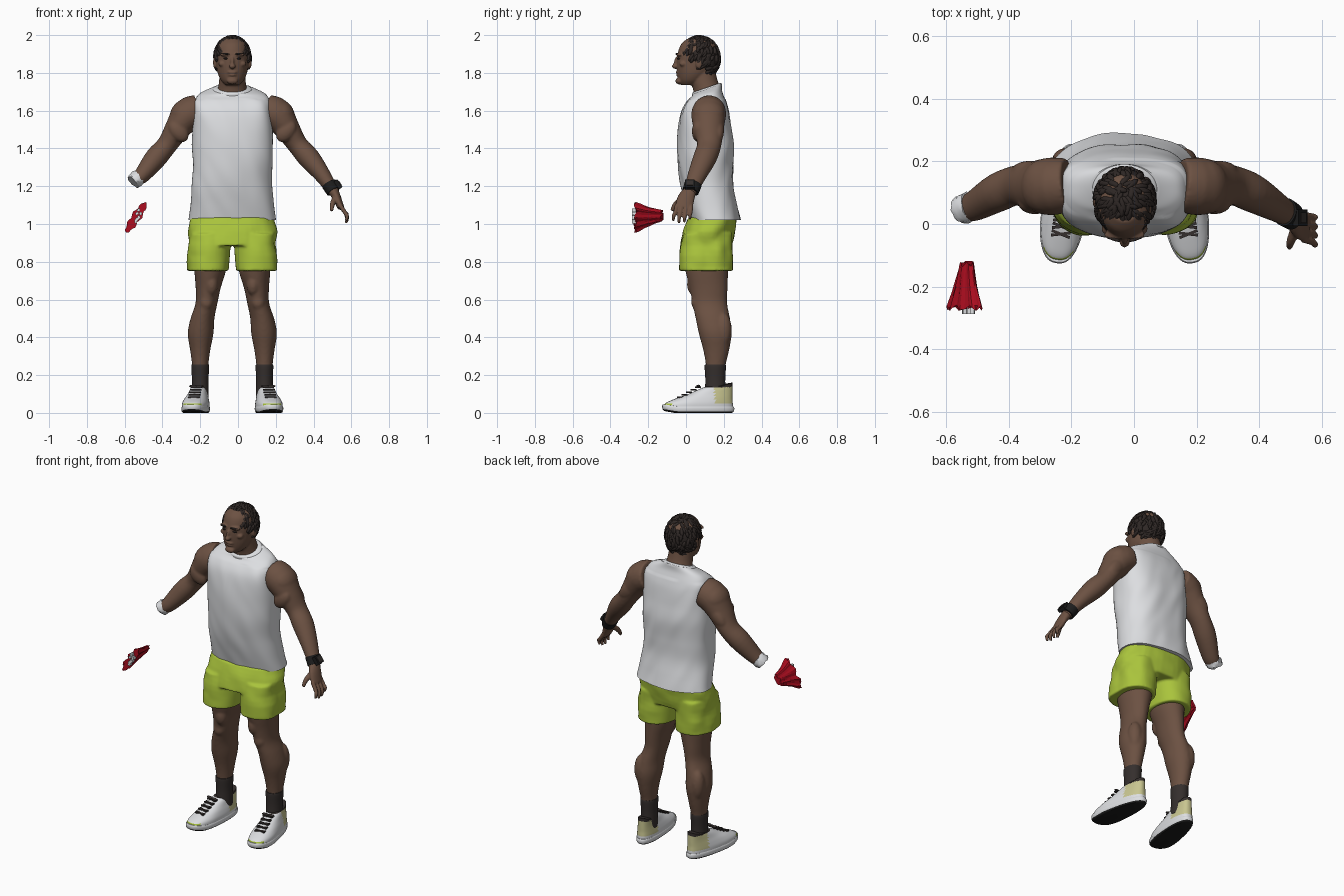
import bpy, bmesh, math, random
from mathutils import Vector, Matrix, noise

if "Cube" in bpy.data.objects:
    bpy.data.objects.remove(bpy.data.objects["Cube"])

random.seed(4)
CX = -0.03  # body centre line


def material(name, rgb):
    m = bpy.data.materials.new(name)
    m.diffuse_color = (*rgb, 1)
    m.use_nodes = True
    m.node_tree.nodes["Principled BSDF"].inputs["Base Color"].default_value = m.diffuse_color
    return m


SKIN = material("brown skin", (0.15, 0.083, 0.055))
HAIR = material("dark hair", (0.027, 0.02, 0.018))
WHITE = material("white cloth", (0.72, 0.73, 0.75))
LIME = material("lime cloth", (0.40, 0.55, 0.045))
BLACK = material("black rubber", (0.012, 0.012, 0.012))
SOCK = material("charcoal knit", (0.035, 0.028, 0.026))
RED = material("red fabric", (0.42, 0.004, 0.014))
CREAM = material("pale yellow", (0.58, 0.56, 0.28))


def crom(p, i, t):
    """Smooth interpolation of ring i to i+1."""
    g = lambda k: p[max(0, min(len(p) - 1, k))]
    return [0.5 * (2 * b + (c - a) * t + (2 * a - 5 * b + 4 * c - d) * t * t + (3 * b - a - 3 * c + d) * t ** 3)
            for a, b, c, d in zip(g(i - 1), g(i), g(i + 1), g(i + 2))]


def loft(bm, rings, flat=True, n=32, sub=4):
    """Closed tube through rings (x, y, z, half width, half depth, squareness, tilt)."""
    full = [list(r) + [2, 0][len(r) - 5:] for r in rings]
    pts = [crom(full, i, k / sub) for i in range(len(full) - 1) for k in range(sub)] + [full[-1]]
    loops = []
    for i, (x, y, z, a, b, p, tilt) in enumerate(pts):
        t = Vector((0, 0, 1))
        if not flat:
            t = (Vector(pts[min(i + 1, len(pts) - 1)][:3]) - Vector(pts[max(i - 1, 0)][:3])).normalized()
        v = (Vector((0, 1, 0)) - t * t.y).normalized()
        u = v.cross(t)
        loop = []
        for k in range(n):
            c, s = math.cos(k * math.tau / n), math.sin(k * math.tau / n)
            du = a * math.copysign(abs(c) ** (2 / p), c)
            dv = b * math.copysign(abs(s) ** (2 / p), s)
            loop.append(bm.verts.new(Vector((x, y, z)) + u * du + v * dv + t * tilt * dv))
        loops.append(loop)
    for lo, hi in zip(loops, loops[1:]):
        for k in range(n):
            bm.faces.new((lo[k], lo[(k + 1) % n], hi[(k + 1) % n], hi[k]))
    bm.faces.new(loops[0][::-1])
    bm.faces.new(loops[-1])


def blob(bm, c, r, rot=None, sub=3):
    m = Matrix.Translation(c) @ (rot or Matrix()) @ Matrix.Diagonal((*r, 1))
    bmesh.ops.create_icosphere(bm, subdivisions=sub, radius=1, matrix=m)


def box(bm, c, size, rot=None):
    bmesh.ops.create_cube(bm, size=1, matrix=Matrix.Translation(c) @ (rot or Matrix()) @ Matrix.Diagonal((*size, 1)))


def finish(name, bm, mats, rule=None, voxel=0, smooth=0, angle=40, matrix=None):
    bmesh.ops.recalc_face_normals(bm, faces=bm.faces)
    me = bpy.data.meshes.new(name)
    for m in mats:
        me.materials.append(m)
    if rule:
        for f in bm.faces:
            f.material_index = rule(f.calc_center_median(), f.normal)
    bm.to_mesh(me)
    bm.free()
    ob = bpy.data.objects.new(name, me)
    bpy.context.collection.objects.link(ob)
    if matrix:
        ob.matrix_world = matrix
    if voxel:
        r = ob.modifiers.new("fuse", "REMESH")
        r.mode, r.voxel_size, r.use_smooth_shade = "VOXEL", voxel, True
        s = ob.modifiers.new("soften", "SMOOTH")
        s.factor, s.iterations = 0.5, smooth
    elif angle:
        bpy.ops.object.select_all(action="DESELECT")
        ob.select_set(True)
        bpy.context.view_layer.objects.active = ob
        bpy.ops.object.shade_smooth_by_angle(angle=math.radians(angle))
    return ob


# Head and neck
bm = bmesh.new()
loft(bm, [(CX, y, z, a, b) for z, y, a, b in (
    (1.735, .02, .035, .045), (1.76, .03, .06, .068), (1.80, .045, .078, .09), (1.85, .055, .085, .104),
    (1.90, .06, .087, .105), (1.95, .065, .078, .092), (1.98, .065, .05, .06))])
loft(bm, [(CX, .125, 1.62, .10, .08), (CX, .115, 1.70, .08, .075), (CX, .095, 1.76, .07, .072), (CX, .08, 1.84, .065, .07)])
blob(bm, (CX, -.057, 1.835), (.017, .018, .014))                                  # nose tip
blob(bm, (CX, -.046, 1.86), (.010, .018, .034), Matrix.Rotation(-.3, 4, "X"))     # nose bridge
blob(bm, (CX, -.036, 1.757), (.03, .02, .018))                                    # chin
blob(bm, (CX, -.043, 1.803), (.026, .012, .007))                                  # upper lip
blob(bm, (CX, -.041, 1.789), (.022, .012, .007))                                  # lower lip
for s in (-1, 1):
    blob(bm, (CX + s * .034, -.034, 1.897), (.032, .018, .010))                   # brow ridge
    blob(bm, (CX + s * .052, -.015, 1.848), (.022, .02, .016))                    # cheekbone
    blob(bm, (CX + s * .093, .072, 1.855), (.009, .02, .034), Matrix.Rotation(-.2, 4, "X"))  # ear
finish("head", bm, [SKIN], voxel=.005, smooth=3)

# Eyebrows and eyes
for s, side in ((-1, "right"), (1, "left")):
    bm = bmesh.new()
    blob(bm, (CX + s * .036, -.047, 1.900), (.024, .006, .005), Matrix.Rotation(s * .35, 4, "Z"))
    blob(bm, (CX + s * .034, -.038, 1.876), (.013, .009, .005))
    finish(side + "_brow_and_eye", bm, [HAIR])

# Hair: cap trimmed along a sloping hairline, covered with clumps
HC, HR = Vector((CX, .072, 1.875)), Vector((.094, .104, .117))
hairline = lambda p: p.z > 1.925 - .85 * (p.y + .035)
bm = bmesh.new()
blob(bm, HC, HR, sub=4)
bmesh.ops.delete(bm, geom=[v for v in bm.verts if not hairline(v.co)], context="VERTS")
made = 0
while made < 230:
    d = Vector([random.gauss(0, 1) for _ in range(3)]).normalized()
    p = HC + Vector([a * b for a, b in zip(d, HR)])
    if not hairline(p):
        continue
    flow = Vector((d.x + random.uniform(-.5, .5), d.y - .4 + random.uniform(-.5, .5), -.6))
    t = (flow - d * flow.dot(d)).normalized()
    rot = Matrix((t, d.cross(t), d)).transposed().to_4x4()
    blob(bm, p, (random.uniform(.02, .03), .010, .010), rot, sub=2)
    made += 1
finish("hair", bm, [HAIR], angle=50)

# Sleeveless shirt with gentle creases
bm = bmesh.new()
loft(bm, [(CX, y, z, a, b, p, t) for z, y, a, b, p, t in (
    (1.02, .155, .232, .133, 2.3, 0), (1.10, .135, .221, .136, 2.3, 0), (1.20, .113, .212, .138, 2.4, 0),
    (1.30, .106, .209, .145, 2.5, 0), (1.42, .105, .213, .149, 2.6, 0), (1.52, .10, .211, .139, 2.8, 0),
    (1.60, .10, .206, .124, 3, 0), (1.65, .107, .20, .103, 3, 0), (1.69, .112, .172, .08, 2.6, .15),
    (1.715, .112, .108, .078, 2.1, .35))], n=96, sub=7)
for v in bm.verts:
    if v.co.z < 1.66:
        out = Vector((v.co.x - CX, v.co.y - .11, 0)).normalized()
        v.co += out * .008 * noise.noise(Vector((v.co.x * 9, v.co.y * 9, v.co.z * 7 + v.co.x * 9)))
finish("shirt", bm, [WHITE])
bm = bmesh.new()
loft(bm, [(CX, .112, 1.703, .108, .08, 2, .35), (CX, .11, 1.716, .102, .079, 2, .35), (CX, .108, 1.722, .088, .07, 2, .35)], n=48)
finish("collar", bm, [WHITE])

# Shorts: hips and two wide legs fused together
bm = bmesh.new()
loft(bm, [(CX, .142, 1.035, .222, .128, 2.3), (CX, .12, .96, .234, .138, 2.3), (CX, .108, .885, .234, .138, 2.3)], n=48)
for s in (-1, 1):
    loft(bm, [(CX + s * .118, .115, .95, .11, .13, 2.3), (CX + s * .123, .107, .86, .112, .138, 2.3),
              (CX + s * .129, .105, .752, .109, .142, 2.4)], n=48)
for v in bm.verts:
    v.co += Vector((v.co.x - CX, v.co.y - .11, 0)) * .05 * noise.noise(v.co * 14)
finish("shorts", bm, [LIME], voxel=.007, smooth=3)


def arm(name, s, reach):
    bm = bmesh.new()
    path = [(.18, .125, 1.60, .085, .085), (.235, .12, 1.578, .088, .092), (.29, .12, 1.505, .068, .08),
            (.345, .123, 1.42, .054, .064), (.405, .10, 1.35, .058, .062), (.475, .06, 1.262, .044, .05)]
    path += [reach]
    loft(bm, [(CX + s * d, y, z, a, b) for d, y, z, a, b in path], flat=False)
    blob(bm, (CX + s * .285, .065, 1.49), (.045, .034, .065), Matrix.Rotation(s * .7, 4, "Y"))   # biceps
    blob(bm, (CX + s * .30, .172, 1.50), (.04, .03, .08), Matrix.Rotation(-s * .7, 4, "Y"))      # triceps
    blob(bm, (CX + s * .262, .12, 1.585), (.064, .085, .08), Matrix.Rotation(-s * .6, 4, "Y"))   # shoulder cap
    blob(bm, (CX + s * .41, .11, 1.37), (.04, .035, .07), Matrix.Rotation(-s * .7, 4, "Y"))      # forearm
    finish(name, bm, [SKIN], voxel=.007, smooth=4)


arm("right_arm", -1, (.505, .05, 1.235, .035, .042))
arm("left_arm", 1, (.54, .02, 1.165, .029, .035))

# Torn white cuff on the right wrist
bm = bmesh.new()
loft(bm, [(-.525, .057, 1.246, .041, .046), (-.545, .048, 1.232, .043, .046), (-.556, .043, 1.222, .036, .042)], flat=False, n=20, sub=2)
for v in bm.verts:
    v.co += Vector([random.uniform(-.004, .004) for _ in range(3)])
finish("wrist_cuff", bm, [WHITE])

# Left hand
bm = bmesh.new()
loft(bm, [(.505, .022, 1.175, .028, .034), (.525, .0, 1.135, .022, .045), (.545, -.012, 1.085, .018, .046)], flat=False)
for i, drop in enumerate((.012, 0, .004, .02)):
    y = -.048 + i * .025
    yt = -.066 + i * .029
    loft(bm, [(.54, y, 1.10, .012, .012), (.567, (y + yt) / 2, 1.06, .011, .011),
              (.578, yt, 1.03 + drop, .010, .010), (.572, yt, 1.005 + drop, .007, .007)], flat=False, n=12)
loft(bm, [(.515, -.015, 1.14, .016, .016), (.50, -.055, 1.105, .014, .014), (.495, -.075, 1.07, .009, .009)], flat=False, n=12)
finish("left_hand", bm, [SKIN], voxel=.0045, smooth=3)

# Wristwatch
bm = bmesh.new()
loft(bm, [(.482, .038, 1.212, .041, .046), (.506, .024, 1.172, .038, .044)], flat=False, sub=2)
turn = Matrix.Rotation(math.radians(55), 4, "Y")
box(bm, (.53, .02, 1.21), (.05, .052, .022), turn)
finish("wristwatch", bm, [BLACK])
bm = bmesh.new()
box(bm, (.5395, .02, 1.2165), (.03, .034, .006), turn)
finish("watch_face", bm, [SOCK])

# Legs, socks and shoes
for s, side in ((-1, "right"), (1, "left")):
    bm = bmesh.new()
    loft(bm, [(CX + s * d, y, z, a, b) for z, d, y, a, b in (
        (.85, .115, .105, .09, .12), (.75, .118, .11, .083, .113), (.66, .128, .12, .066, .10),
        (.58, .137, .126, .058, .092), (.50, .158, .142, .063, .091), (.42, .168, .155, .068, .087),
        (.33, .17, .16, .053, .068), (.24, .17, .157, .042, .051), (.14, .17, .155, .04, .05))])
    blob(bm, (CX + s * .137, .058, .585), (.035, .03, .042))         # kneecap
    blob(bm, (CX + s * .11, .045, .68), (.035, .04, .06))            # thigh muscle
    blob(bm, (CX + s * .19, .20, .44), (.042, .042, .09))            # calf muscle
    finish(side + "_leg", bm, [SKIN], voxel=.008, smooth=4)

    bm = bmesh.new()
    loft(bm, [(CX + s * .17, .155, z, a, a * 1.2) for z, a in ((.255, .046), (.24, .047), (.18, .044), (.12, .045), (.08, .045))])
    finish(side + "_sock", bm, [SOCK])

    # Shoe in local space, toe towards -y, then turned slightly outwards
    place = Matrix.Translation((CX + s * .19, .065, 0)) @ Matrix.Rotation(s * math.radians(8), 4, "Z")
    taper = lambda co: 1 - .9 * co.y if co.y > -.06 else 1.054
    bm = bmesh.new()
    loft(bm, [(0, y, z, a, b, 2.5) for z, y, a, b in (
        (.022, 0, .066, .185), (.05, .004, .066, .180), (.075, .03, .06, .152), (.10, .065, .052, .117),
        (.125, .093, .046, .089), (.14, .112, .042, .07))], n=56, sub=5)
    for v in bm.verts:
        v.co.x *= taper(v.co)
        v.co.z += .02 * max(0, v.co.y - .12) / .06 if v.co.z > .12 else 0
    finish(side + "_shoe", bm, [WHITE, LIME, CREAM, SOCK], matrix=place,
           rule=lambda c, n: 3 if c.z > .135 else 1 if c.y < -.135 and c.z < .05 and abs(c.x) < .05
           else 2 if c.y > .08 and c.z > .05 else 0)
    bm = bmesh.new()
    loft(bm, [(0, 0, z, a, b, 2.5) for z, a, b in ((0, .06, .18), (.008, .067, .19), (.026, .069, .192), (.034, .066, .188))], n=56, sub=2)
    for v in bm.verts:
        v.co.x *= taper(v.co)
        v.co.z += .012 * max(0, -v.co.y - .12) / .07
    finish(side + "_sole", bm, [WHITE, BLACK], matrix=place, rule=lambda c, n: 1 if c.z < .009 or n.z < -.6 else 0)
    bm = bmesh.new()
    for k in range(5):
        y, z = -.098 + k * .024, .083 + k * .013
        for w in (-1, 1):
            box(bm, (0, y, z), (.062, .009, .008), Matrix.Rotation(w * .25, 4, "Z"))
    blob(bm, (.018, .0, .142), (.022, .008, .007), sub=2)
    blob(bm, (-.018, .0, .142), (.022, .008, .007), sub=2)
    finish(side + "_laces", bm, [SOCK], matrix=place)

# Pleated red fan, detached in front of the right side
bm = bmesh.new()
loft(bm, [(0, .012, 0, .014, .034), (0, .006, .07, .018, .058), (0, 0, .14, .025, .096)], n=36, sub=3)
for v in bm.verts:
    a = math.atan2(v.co.y / 3.5, v.co.x)
    v.co.x *= 1 + .22 * math.sin(9 * a)
    v.co.z += .008 * math.sin(7 * a) + random.uniform(-.003, .003)
fan = Matrix(((.83, .55, 0, -.54), (0, 0, -1, -.128), (-.55, .83, 0, 1.035), (0, 0, 0, 1)))
finish("red_fan", bm, [RED], angle=0, matrix=fan)
bm = bmesh.new()
for k in range(7):
    box(bm, (random.uniform(-.012, .016), -.02 + k * .01, .148), (.014, .016, .022),
        Matrix.Rotation(random.uniform(-1, 1), 4, "Z"))
finish("white_scraps", bm, [WHITE], angle=0, matrix=fan)
